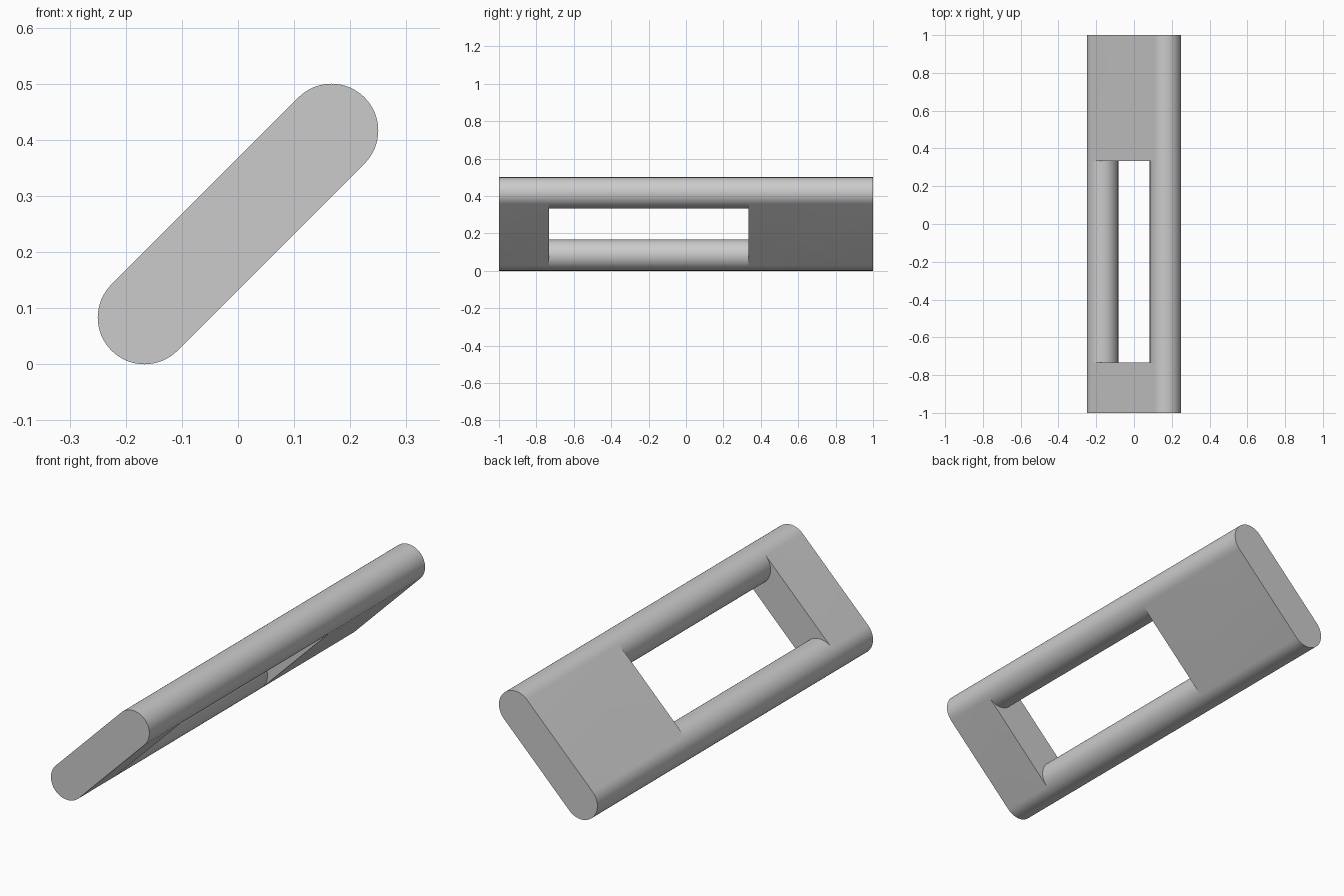
import bpy, bmesh, math

if "Cube" in bpy.data.objects:
    bpy.data.objects.remove(bpy.data.objects["Cube"])

R = 1 / 12                      # rod radius, half the link thickness
N, H = 64, 32                   # sides of a rod, half of them
YS = (-1.0, -0.733, 0.333, 1.0)  # end, slot start, slot end, end
bm = bmesh.new()


def rod_rings(cx, cz, start):
    """Rings along y; indices 0..H face outward, H..N face the slot."""
    rings = []
    for y in YS:
        ring = []
        for i in range(N):
            a = math.radians(start + 360 * i / N)
            ring.append(bm.verts.new((cx + R * math.cos(a), y, cz + R * math.sin(a))))
        rings.append(ring + ring[:1])
    return rings


upper = rod_rings(1 / 6, 5 / 12, -45)
lower = rod_rings(-1 / 6, 1 / 12, 135)

# Rod surfaces: outer half full length, inner half only along the slot
for rings in (upper, lower):
    for k in range(3):
        a, b = rings[k], rings[k + 1]
        for i in range(N if k == 1 else H):
            bm.faces.new((a[i], a[i + 1], b[i + 1], b[i]))

# Flat sides of the two solid end blocks
for k in (0, 2):
    for p, q in ((upper, lower), (lower, upper)):
        bm.faces.new((p[k][H], q[k][0], q[k + 1][0], p[k + 1][H]))

# Stadium end caps and the slot's end walls
for k in (0, 3):
    bm.faces.new(upper[k][:H + 1] + lower[k][:H + 1])
for k in (1, 2):
    bm.faces.new(upper[k][H:] + lower[k][H:])

bmesh.ops.recalc_face_normals(bm, faces=bm.faces)
mesh = bpy.data.meshes.new("slotted_link")
bm.to_mesh(mesh)
bm.free()
link = bpy.data.objects.new("slotted_link", mesh)
bpy.context.collection.objects.link(link)
bpy.context.view_layer.objects.active = link
link.select_set(True)
bpy.ops.object.shade_smooth_by_angle(angle=math.radians(30))
